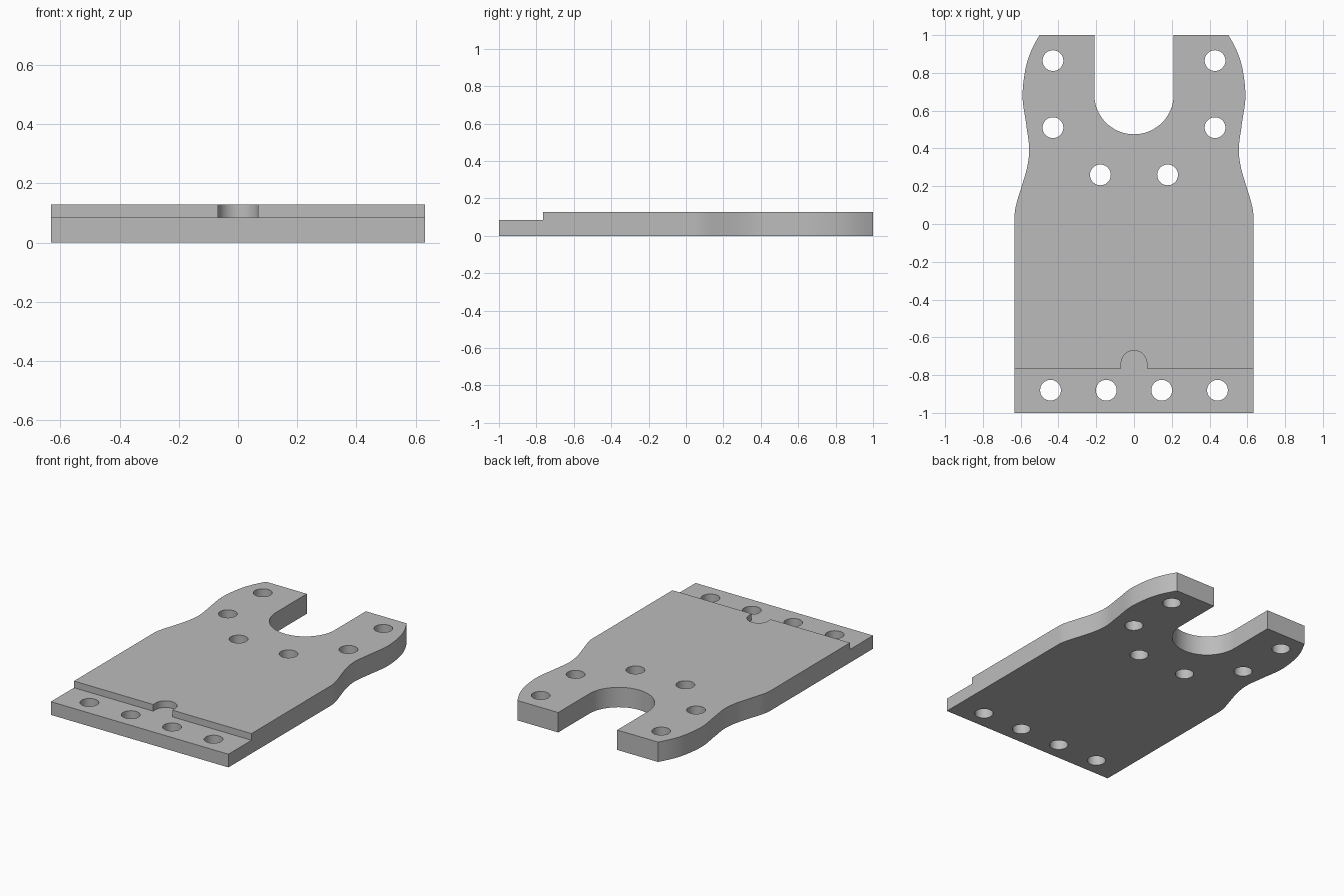
import bpy
import math
from mathutils import Vector

cube = bpy.data.objects.get("Cube")
if cube:
    bpy.data.objects.remove(cube, do_unlink=True)

THICK, LEDGE, STEP_Y = 0.128, 0.085, -0.765

grey = bpy.data.materials.new("plain grey")
grey.use_nodes = True
grey.diffuse_color = (0.5, 0.5, 0.5, 1)
grey.node_tree.nodes["Principled BSDF"].inputs["Base Color"].default_value = (0.5, 0.5, 0.5, 1)


def prism(name, outline, z0, z1):
    """Extrude a counter-clockwise outline from z0 to z1."""
    n = len(outline)
    verts = [(x, y, z) for z in (z0, z1) for x, y in outline]
    faces = [tuple(reversed(range(n))), tuple(range(n, 2 * n))]
    faces += [(i, (i + 1) % n, (i + 1) % n + n, i + n) for i in range(n)]
    mesh = bpy.data.meshes.new(name)
    mesh.from_pydata(verts, [], faces)
    mesh.materials.append(grey)
    obj = bpy.data.objects.new(name, mesh)
    bpy.context.collection.objects.link(obj)
    return obj


def arc(cx, cy, r, start, end, steps):
    angles = [math.radians(start + (end - start) * i / steps) for i in range(steps + 1)]
    return [(cx + r * math.cos(a), cy + r * math.sin(a)) for a in angles]


def smooth_path(points, steps=8):
    """Catmull-Rom curve through the points between the first and last."""
    p = [Vector(q) for q in points]
    path = []
    for a, b, c, d in zip(p, p[1:], p[2:], p[3:]):
        for i in range(steps):
            t = i / steps
            path.append(0.5 * (2 * b + (c - a) * t + (2 * a - 5 * b + 4 * c - d) * t * t
                               + (3 * b - a - 3 * c + d) * t ** 3))
    return [tuple(q) for q in path + [p[-2]]]


# Plate outline: wavy right flank, forked back edge with a round slot, mirrored flank
flank = smooth_path([(0.632, -0.05), (0.632, 0.05), (0.622, 0.11), (0.596, 0.195),
                     (0.566, 0.30), (0.555, 0.40), (0.571, 0.53), (0.59, 0.685),
                     (0.565, 0.86), (0.50, 1.0), (0.41, 1.12)])
right = [(0.632, -1)] + flank
slot = [(0.21, 1)] + arc(0, 0.685, 0.21, 0, -180, 40) + [(-0.21, 1)]
left = [(-x, y) for x, y in reversed(right)]
plate = prism("plate", right + slot + left, 0, THICK)

# Front ledge with its rounded notch
notch = arc(0, -0.738, 0.068, 0, 180, 28)
ledge = [(-0.8, -1.2), (0.8, -1.2), (0.8, STEP_Y), (0.068, STEP_Y)] + notch
ledge += [(-0.068, STEP_Y), (-0.8, STEP_Y)]
cutters = [prism("ledge_cutter", ledge, LEDGE, 0.3)]

# Bolt holes in mirrored pairs
for x, y in [(0.429, 0.865), (0.429, 0.51), (0.178, 0.26), (0.442, -0.88), (0.147, -0.88)]:
    for side in (-1, 1):
        cutters.append(prism("hole_cutter", arc(side * x, y, 0.055, 0, 350, 35), -0.1, 0.3))

for cutter in cutters:
    cutter.hide_render = True
    cutter.hide_viewport = True
    cutter.display_type = 'WIRE'
    cut = plate.modifiers.new(cutter.name, 'BOOLEAN')
    cut.operation = 'DIFFERENCE'
    cut.solver = 'EXACT'
    cut.object = cutter

# Bake the cuts, drop the cutters, then smooth the curved walls
bpy.context.view_layer.update()
evaluated = plate.evaluated_get(bpy.context.evaluated_depsgraph_get())
result = bpy.data.meshes.new_from_object(evaluated)
plate.modifiers.clear()
plate.data = result
for cutter in cutters:
    bpy.data.objects.remove(cutter, do_unlink=True)

bpy.ops.object.select_all(action='DESELECT')
plate.select_set(True)
bpy.context.view_layer.objects.active = plate
bpy.ops.object.shade_smooth_by_angle(angle=math.radians(30))
